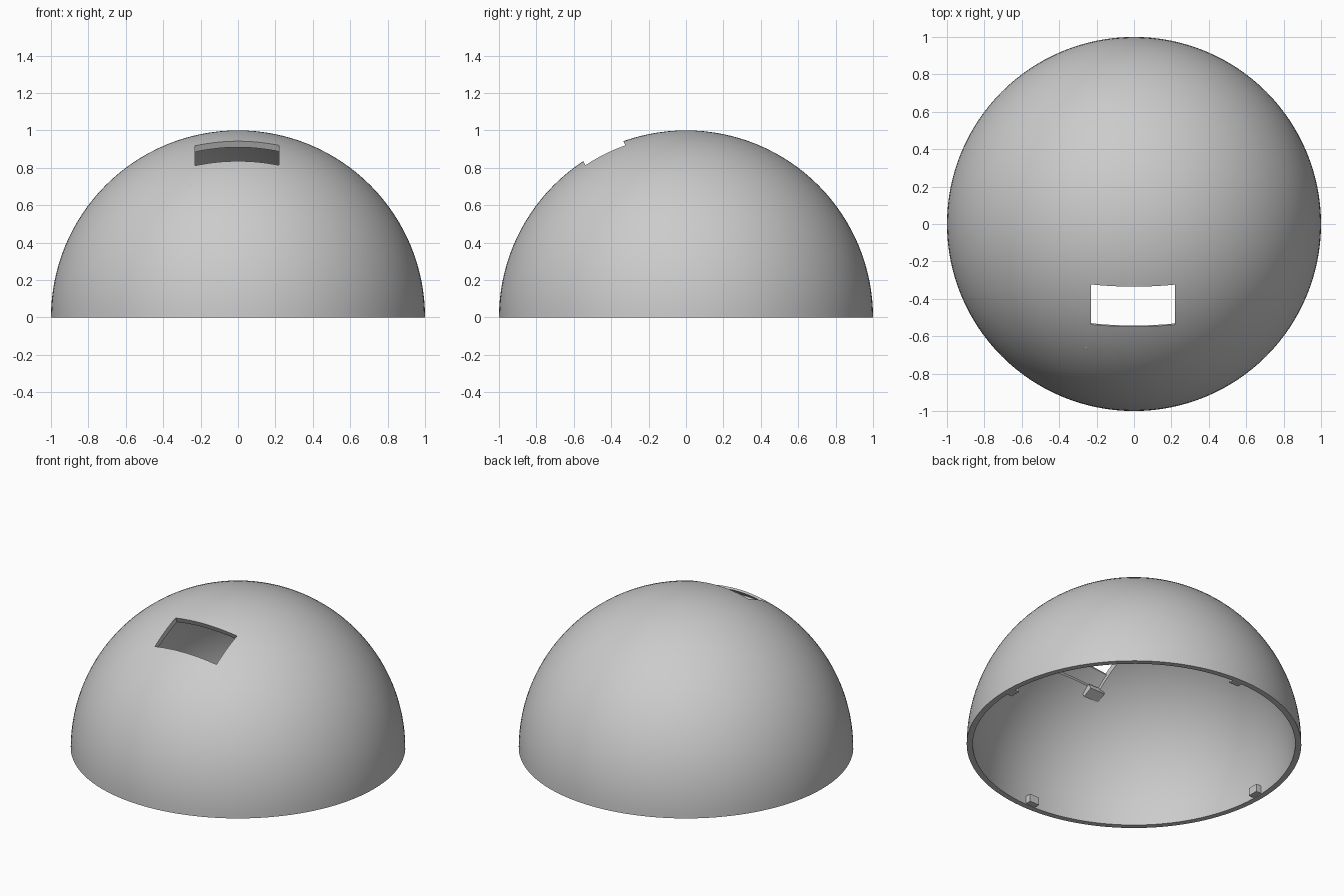
import bpy, bmesh, math
from mathutils import Matrix, Vector

cube = bpy.data.objects.get("Cube")
if cube:
    bpy.data.objects.remove(cube)

OUTER, INNER = 1.0, 0.964
TILT = math.radians(26)  # lean of the window towards the front

grey = bpy.data.materials.new("plain grey")
grey.use_nodes = True
colour = (0.6, 0.6, 0.6, 1)
grey.diffuse_color = colour
grey.node_tree.nodes["Principled BSDF"].inputs["Base Color"].default_value = colour


def add_object(name, bm):
    bmesh.ops.recalc_face_normals(bm, faces=bm.faces)
    mesh = bpy.data.meshes.new(name)
    bm.to_mesh(mesh)
    bm.free()
    mesh.materials.append(grey)
    obj = bpy.data.objects.new(name, mesh)
    bpy.context.collection.objects.link(obj)
    return obj


def add_box(name, low, high, frame=Matrix()):
    low, high = Vector(low), Vector(high)
    bm = bmesh.new()
    bmesh.ops.create_cube(bm, size=1)
    scale = Matrix.Diagonal((*(high - low), 1))
    bm.transform(frame @ Matrix.Translation((low + high) / 2) @ scale)
    return add_object(name, bm)


def boolean(target, tool, operation):
    """Apply a boolean and discard its helper."""
    tool.hide_render = True
    mod = target.modifiers.new("cut", 'BOOLEAN')
    mod.object, mod.operation, mod.solver = tool, operation, 'EXACT'
    bpy.context.view_layer.objects.active = target
    bpy.ops.object.modifier_apply(modifier=mod.name)
    bpy.data.objects.remove(tool)


def add_dome(name, outer, inner, rings=32, segments=128):
    """Spin a thick quarter arc around the vertical axis."""
    bm = bmesh.new()
    angles = [math.pi / 2 * i / rings for i in range(rings + 1)]
    arc = [(outer * math.cos(a), outer * math.sin(a)) for a in angles]
    arc += [(inner * math.cos(a), inner * math.sin(a)) for a in reversed(angles)]
    verts = [bm.verts.new((r, 0, z)) for r, z in arc]
    edges = [bm.edges.new(pair) for pair in zip(verts, verts[1:] + verts[:1])]
    bmesh.ops.spin(bm, geom=verts + edges, cent=(0, 0, 0), axis=(0, 0, 1),
                   angle=math.tau, steps=segments)
    bmesh.ops.remove_doubles(bm, verts=bm.verts, dist=1e-4)
    # the arc's closing edge on the axis leaves loose geometry
    loose = [e for e in bm.edges if not e.link_faces]
    bmesh.ops.delete(bm, geom=loose, context='EDGES')
    return add_object(name, bm)


# Dome shell
dome = add_dome("dome_shell", OUTER, INNER)

# Window frame of reference: z points out of the dome, -y towards its lower edge
lean = Matrix.Rotation(TILT, 4, 'X')

# Shallow recess inside, below the window
recess = add_box("recess_cutter", (-0.23, -0.23, 0.8), (0.22, -0.1, 1.1), lean)
bm = bmesh.new()
bmesh.ops.create_uvsphere(bm, u_segments=96, v_segments=48, radius=0.986)
boolean(recess, add_object("recess_limit", bm), 'INTERSECT')
boolean(dome, recess, 'DIFFERENCE')

# Window opening
window = add_box("window_cutter", (-0.23, -0.127, 0.7), (0.22, 0.112, 1.2), lean)
boolean(dome, window, 'DIFFERENCE')

# Smooth curved surfaces, crisp cut edges
bpy.ops.object.select_all(action='DESELECT')
dome.select_set(True)
bpy.context.view_layer.objects.active = dome
bpy.ops.object.shade_smooth_by_angle(angle=math.radians(30))

# Catch below one corner of the window
add_box("window_catch", (-0.26, -0.285, 0.885), (-0.15, -0.215, 0.925), lean)

# Four locating tabs inside the rim
for i in range(4):
    turn = Matrix.Rotation(math.pi / 2 * i, 4, 'Z')
    add_box(f"rim_tab_{i + 1}", (0.925, -0.035, 0.004), (0.972, 0.035, 0.055), turn)
